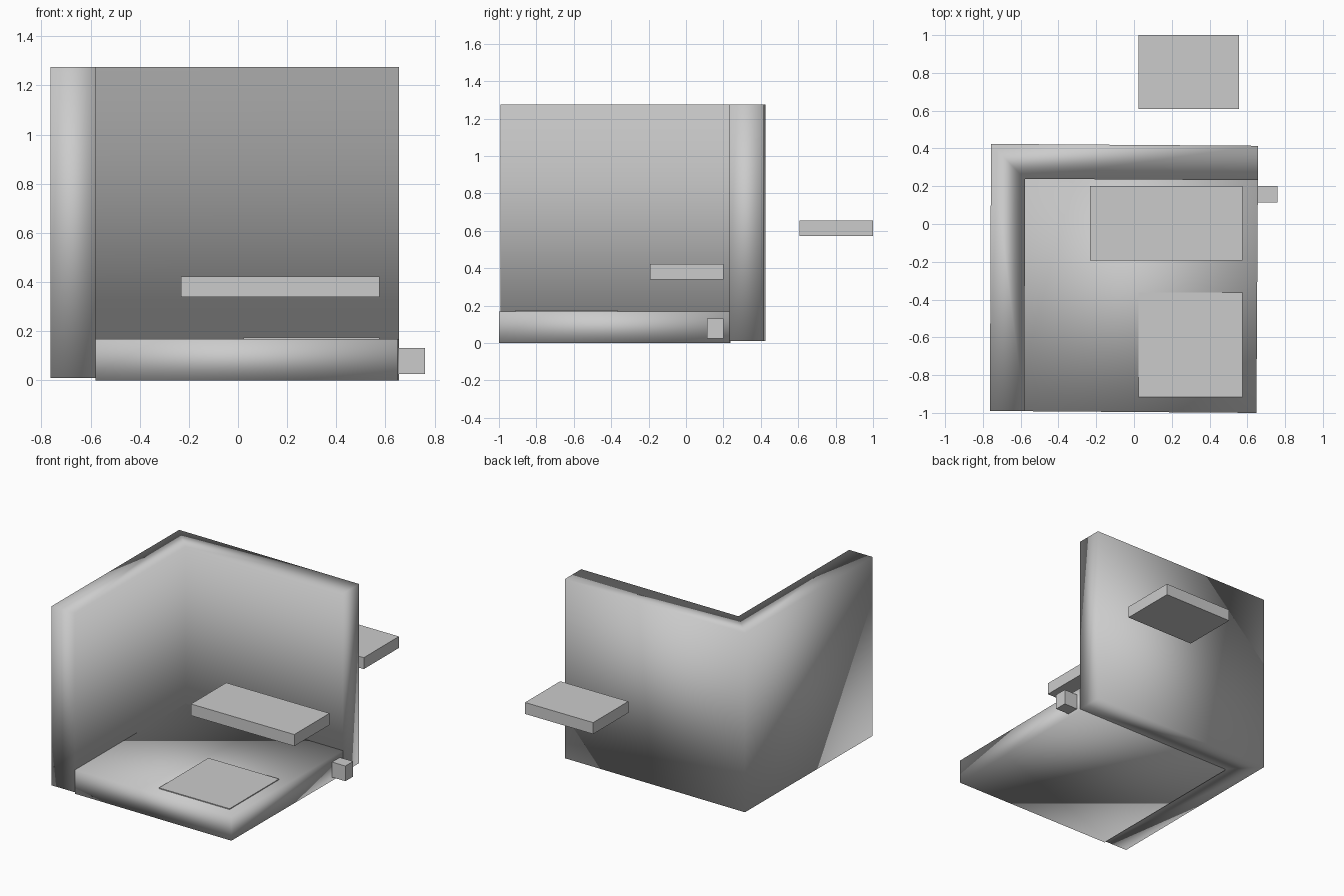
import bpy, bmesh

if "Cube" in bpy.data.objects:
    bpy.data.objects.remove(bpy.data.objects["Cube"])


def prism(name, outline, z0, z1, smooth=False):
    """Extrude a flat outline from z0 up to z1."""
    bm = bmesh.new()
    base = bm.faces.new([bm.verts.new((x, y, z0)) for x, y in outline])
    top = bmesh.ops.extrude_face_region(bm, geom=[base])["geom"]
    verts = [v for v in top if isinstance(v, bmesh.types.BMVert)]
    bmesh.ops.translate(bm, verts=verts, vec=(0, 0, z1 - z0))
    bmesh.ops.recalc_face_normals(bm, faces=bm.faces)
    for f in bm.faces:
        f.smooth = smooth
    mesh = bpy.data.meshes.new(name)
    bm.to_mesh(mesh)
    bm.free()
    obj = bpy.data.objects.new(name, mesh)
    bpy.context.collection.objects.link(obj)
    return obj


def slab(name, x0, x1, y0, y1, z0, z1):
    return prism(name, [(x0, y0), (x1, y0), (x1, y1), (x0, y1)], z0, z1)


# L-shaped corner walls, very slightly turned, softly shaded all over
prism("corner_walls",
      [(-0.763, -0.99), (-0.58, -0.991), (-0.577, 0.239),
       (0.656, 0.232), (0.656, 0.414), (-0.757, 0.424)],
      0.01, 1.275, smooth=True)

# Floor block fitted between the walls
prism("floor",
      [(-0.58, -0.991), (0.648, -1.0), (0.656, 0.232), (-0.577, 0.239)],
      0.0, 0.168, smooth=True)

# Flat-shaded slabs and the small side block
slab("floor_mat", 0.023, 0.575, -0.915, -0.363, 0.095, 0.174)
slab("inner_shelf", -0.232, 0.575, -0.193, 0.2, 0.34, 0.422)
slab("outer_shelf", 0.025, 0.557, 0.608, 1.0, 0.573, 0.654)
slab("side_block", 0.654, 0.76, 0.113, 0.2, 0.025, 0.132)
